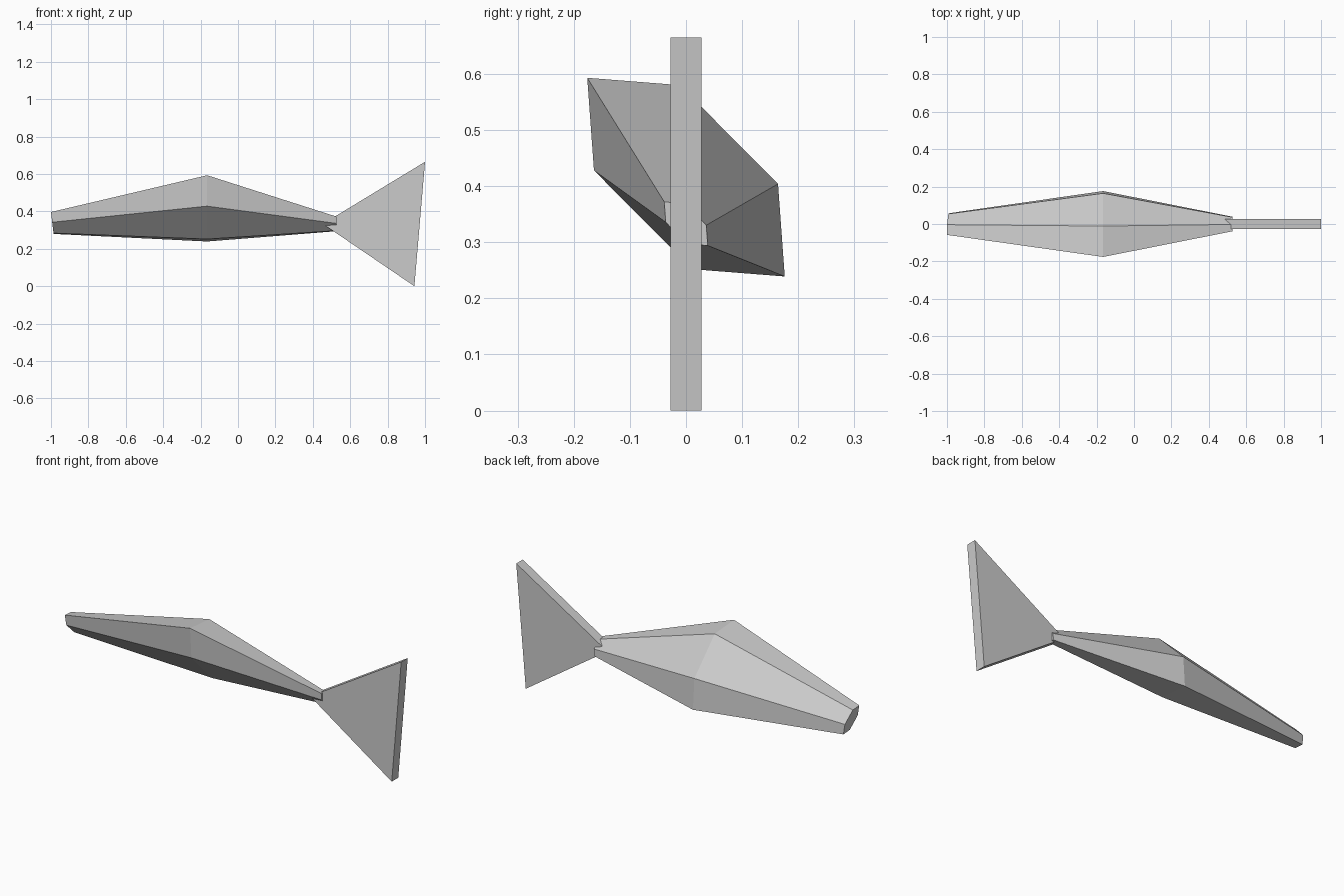
import bpy
import bmesh

default = bpy.data.objects.get("Cube")
if default:
    bpy.data.objects.remove(default, do_unlink=True)

grey = bpy.data.materials.new("light_grey")
grey.use_nodes = True
colour = (0.6, 0.6, 0.6, 1)
grey.diffuse_color = colour
grey.node_tree.nodes["Principled BSDF"].inputs["Base Color"].default_value = colour


def loft(name, rings):
    """Join matching rings of points with quads and cap both ends."""
    bm = bmesh.new()
    loops = [[bm.verts.new(p) for p in ring] for ring in rings]
    for a, b in zip(loops, loops[1:]):
        for i in range(len(a)):
            j = (i + 1) % len(a)
            bm.faces.new((a[i], a[j], b[j], b[i]))
    bm.faces.new(loops[0])
    bm.faces.new(loops[-1])
    bmesh.ops.recalc_face_normals(bm, faces=bm.faces)
    mesh = bpy.data.meshes.new(name)
    bm.to_mesh(mesh)
    bm.free()
    mesh.materials.append(grey)
    obj = bpy.data.objects.new(name, mesh)
    bpy.context.collection.objects.link(obj)
    return obj


# Body: a skewed hexagon section, widest in the middle, with a slightly tilted nose
half = [(-0.176, 0.177), (-0.164, 0.012), (0.011, -0.164)]
section = half + [(-y, -z) for y, z in half]
stations = [  # x, centre height, section scale, end tilt
    (-0.993, 0.338, 0.33, -0.12),
    (-0.165, 0.416, 1.0, 0),
    (0.527, 0.333, 0.22, 0),
]
loft("body", [[(x + tilt * z * s, y * s, h + z * s) for y, z in section]
              for x, h, s, tilt in stations])

# Tail fin: a thick upright triangle whose tip sinks into the body
outline = [(0.453, 0.333), (0.943, 0), (1.0, 0.665)]
loft("tail_fin", [[(x, y, z) for x, z in outline] for y in (-0.028, 0.028)])
